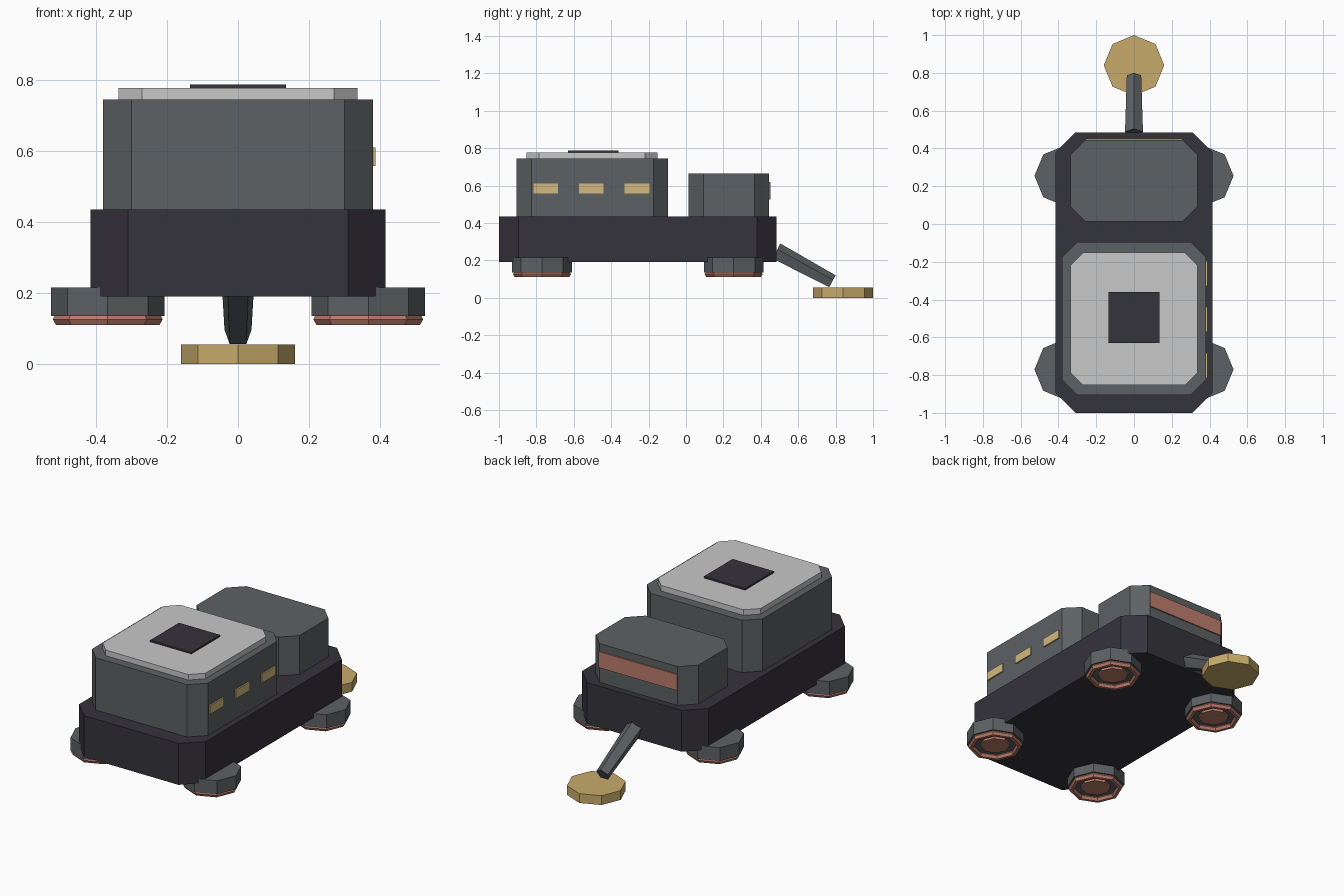
import bpy, bmesh, math
from mathutils import Vector

if "Cube" in bpy.data.objects:
    bpy.data.objects.remove(bpy.data.objects["Cube"], do_unlink=True)


def material(name, r, g, b):
    m = bpy.data.materials.new(name)
    m.use_nodes = True
    m.diffuse_color = (r, g, b, 1)
    m.node_tree.nodes["Principled BSDF"].inputs["Base Color"].default_value = (r, g, b, 1)
    return m


dark = material("charcoal", 0.036, 0.033, 0.044)
grey = material("steel grey", 0.107, 0.12, 0.125)
pale = material("pale grey", 0.58, 0.58, 0.58)
gold = material("gold", 0.58, 0.41, 0.15)
glow = material("light gold", 0.64, 0.48, 0.21)
copper = material("copper", 0.51, 0.205, 0.147)


def solid(name, start, end, mat):
    """Closed solid between two matching rings of points."""
    bm = bmesh.new()
    a = [bm.verts.new(p) for p in start]
    b = [bm.verts.new(p) for p in end]
    n = len(a)
    bm.faces.new(a[::-1])
    bm.faces.new(b)
    for i in range(n):
        j = (i + 1) % n
        bm.faces.new((a[i], a[j], b[j], b[i]))
    bmesh.ops.recalc_face_normals(bm, faces=bm.faces)
    mesh = bpy.data.meshes.new(name)
    bm.to_mesh(mesh)
    bm.free()
    mesh.materials.append(mat)
    obj = bpy.data.objects.new(name, mesh)
    bpy.context.collection.objects.link(obj)
    return obj


def box(name, x0, x1, y0, y1, z0, z1, mat, cut=0):
    """Box whose upright corners are cut off by the given amount."""
    if cut:
        c = cut
        plan = [(x0 + c, y0), (x1 - c, y0), (x1, y0 + c), (x1, y1 - c),
                (x1 - c, y1), (x0 + c, y1), (x0, y1 - c), (x0, y0 + c)]
    else:
        plan = [(x0, y0), (x1, y0), (x1, y1), (x0, y1)]
    return solid(name, [(x, y, z0) for x, y in plan], [(x, y, z1) for x, y in plan], mat)


def disc(name, x, y, z0, z1, radius, mat, sides=8):
    plan = [(x + radius * math.cos(math.tau * i / sides),
             y + radius * math.sin(math.tau * i / sides)) for i in range(sides)]
    return solid(name, [(u, v, z0) for u, v in plan], [(u, v, z1) for u, v in plan], mat)


def rod(name, start, end, r0, r1, sides, mat):
    """Tapered rod in the YZ plane with one corner pointing up."""
    start, end = Vector(start), Vector(end)
    side = Vector((1, 0, 0))
    up = side.cross(end - start).normalized()
    rings = []
    for centre, r in ((start, r0), (end, r1)):
        rings.append([centre + r * (math.cos(math.tau * i / sides) * up
                                    + math.sin(math.tau * i / sides) * side)
                      for i in range(sides)])
    return solid(name, rings[0], rings[1], mat)


# Hull, cabin and rear housing
box("hull", -0.415, 0.415, -1, 0.485, 0.19, 0.435, dark, 0.105)
box("cabin", -0.38, 0.38, -0.905, -0.095, 0.435, 0.745, grey, 0.08)
box("roof", -0.337, 0.337, -0.853, -0.152, 0.745, 0.778, pale, 0.066)
box("roof_hatch", -0.135, 0.135, -0.63, -0.36, 0.778, 0.788, dark)
box("rear_housing", -0.337, 0.337, 0.013, 0.445, 0.435, 0.665, grey, 0.08)
box("rear_vent", -0.257, 0.257, 0.443, 0.452, 0.525, 0.62, copper)

# Lit windows on one flank
for i in range(3):
    y = -0.75 + 0.244 * i
    box(f"window_{i + 1}", 0.379, 0.388, y - 0.066, y + 0.066, 0.558, 0.61, glow)

# Hover pods at the four corners
for end, y in (("front", -0.77), ("rear", 0.255)):
    for flank, x in (("left", 0.367), ("right", -0.367)):
        tag = f"{end}_{flank}"
        disc(f"pod_{tag}", x, y, 0.135, 0.215, 0.16, grey)
        disc(f"pod_core_{tag}", x, y, 0.122, 0.14, 0.083, copper)
        bpy.ops.mesh.primitive_torus_add(
            major_segments=8, minor_segments=6, major_radius=0.137,
            minor_radius=0.018, location=(x, y, 0.126))
        ring = bpy.context.object
        ring.name = f"pod_ring_{tag}"
        ring.data.materials.append(copper)

# Trailing sensor arm and its foot
rod("tail_arm", (0, 0.481, 0.246), (0, 0.781, 0.085), 0.05, 0.04, 5, grey)
disc("tail_foot", 0, 0.84, 0, 0.055, 0.16, gold)
